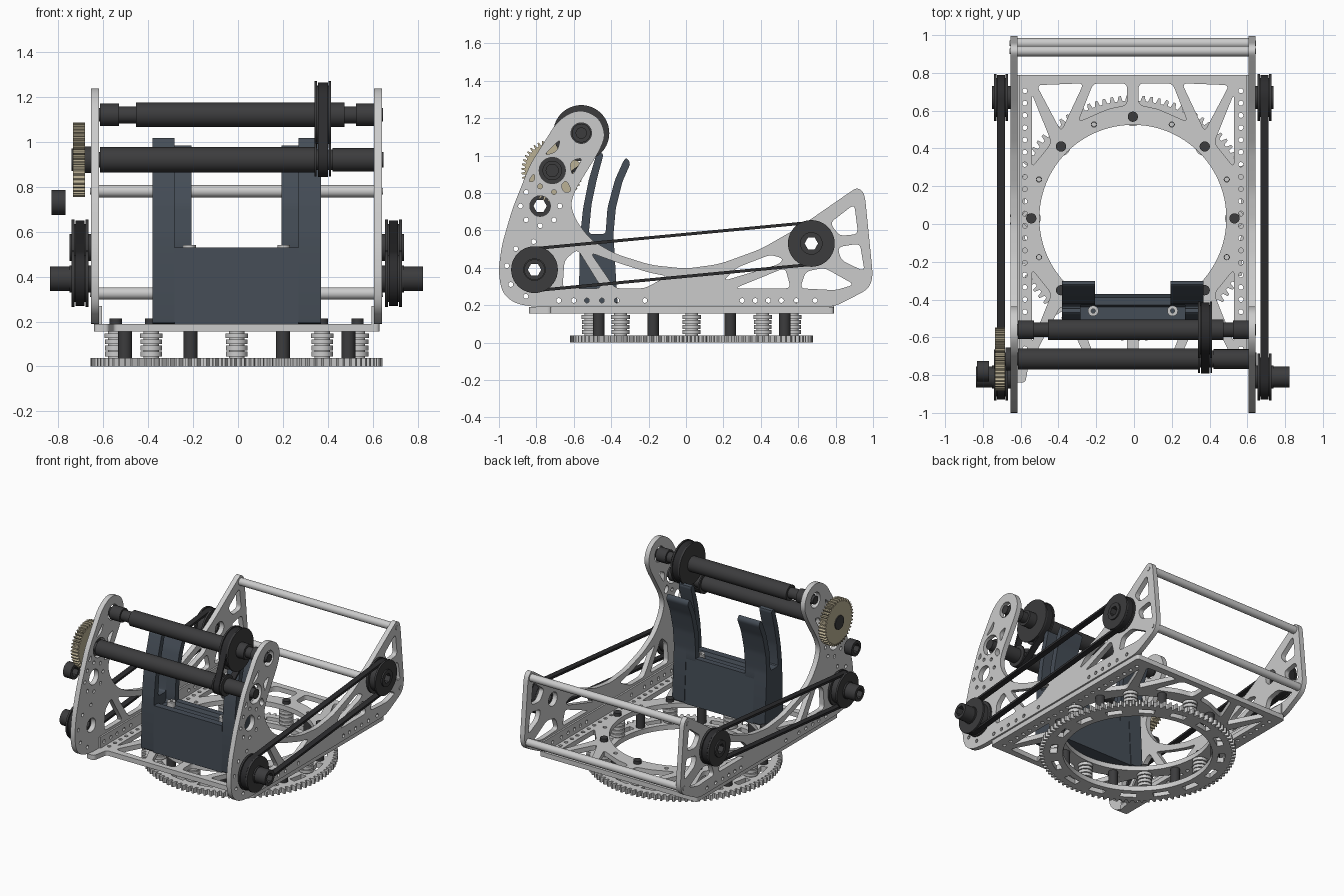
import bpy, bmesh, math
from mathutils import Matrix, Vector

if "Cube" in bpy.data.objects:
    bpy.data.objects.remove(bpy.data.objects["Cube"])

CX, CY = -0.006, 0.03          # centre of the turntable
pi = math.pi


def mat(name, c):
    m = bpy.data.materials.new(name)
    m.diffuse_color = (*c, 1)
    m.use_nodes = True
    m.node_tree.nodes["Principled BSDF"].inputs["Base Color"].default_value = m.diffuse_color
    return m


DARK = mat("dark_plastic", (0.045, 0.045, 0.047))
BELT = mat("rubber", (0.025, 0.025, 0.027))
HOOD = mat("slate", (0.06, 0.075, 0.095))
BRASS = mat("brass", (0.50, 0.44, 0.30))
AXES = {'z': Matrix(), 'x': Matrix(((0, 0, 1, 0), (1, 0, 0, 0), (0, 1, 0, 0), (0, 0, 0, 1)))}


def plate(name, loops, w0, w1, axis='x', m=None):
    """Extrude an outline (first loop) with holes (other loops) between w0 and w1 along an axis."""
    w0, w1 = sorted((w0, w1))
    cu = bpy.data.curves.new(name, 'CURVE')
    cu.dimensions, cu.fill_mode, cu.extrude = '2D', 'BOTH', (w1 - w0) / 2
    for pts in loops:
        s = cu.splines.new('POLY')
        s.points.add(len(pts) - 1)
        for p, q in zip(s.points, pts):
            p.co = (q[0], q[1], 0, 1)
        s.use_cyclic_u = True
    ob = bpy.data.objects.new(name, cu)
    bpy.context.collection.objects.link(ob)
    bpy.ops.object.select_all(action='DESELECT')
    ob.select_set(True)
    bpy.context.view_layer.objects.active = ob
    bpy.ops.object.convert(target='MESH')
    ob = bpy.context.view_layer.objects.active
    ob.data.transform(AXES[axis] @ Matrix.Translation((0, 0, (w0 + w1) / 2)))
    bm = bmesh.new()
    bm.from_mesh(ob.data)
    bmesh.ops.remove_doubles(bm, verts=bm.verts, dist=1e-5)
    bmesh.ops.recalc_face_normals(bm, faces=bm.faces)
    bm.to_mesh(ob.data)
    bm.free()
    ob.data.materials.clear()
    if m:
        ob.data.materials.append(m)
    return ob


def circ(c, r, n=40):
    return [(c[0] + r * math.cos(2 * pi * i / n), c[1] + r * math.sin(2 * pi * i / n)) for i in range(n)]


def rounded(pts, r, n=5):
    out = []
    for i, p in enumerate(pts):
        p, a, b = Vector(p), Vector(pts[i - 1]), Vector(pts[(i + 1) % len(pts)])
        p1 = p + (a - p).normalized() * min(r, 0.45 * (a - p).length)
        p2 = p + (b - p).normalized() * min(r, 0.45 * (b - p).length)
        for k in range(n + 1):
            t = k / n
            out.append(tuple(p1 * (1 - t) ** 2 + p * 2 * t * (1 - t) + p2 * t * t))
    return out


def gear(c, r0, r1, n):
    prof = ((0, r0), (0.35, r0), (0.5, r1), (0.8, r1))
    return [(c[0] + r * math.cos(2 * pi * (i + f) / n), c[1] + r * math.sin(2 * pi * (i + f) / n))
            for i in range(n) for f, r in prof]


def arc_slot(c, r0, r1, a0, a1, n=6):
    ang = [a0 + (a1 - a0) * i / n for i in range(n + 1)]
    return [(c[0] + r * math.cos(a), c[1] + r * math.sin(a)) for r, s in ((r0, ang), (r1, ang[::-1])) for a in s]


def loop_belt(p, rp, q, rq, n=24):
    d = Vector(q) - Vector(p)
    th, al = math.atan2(d.y, d.x), math.acos((rp - rq) / d.length)
    out = []
    for c, r, a0, a1 in ((p, rp, th + al, th + 2 * pi - al), (q, rq, th - al, th + al)):
        out += [(c[0] + r * math.cos(a0 + (a1 - a0) * i / n), c[1] + r * math.sin(a0 + (a1 - a0) * i / n))
                for i in range(n + 1)]
    return out


def rod(name, c, parts, m=None, bore=0.0, axis='x'):
    """A stepped shaft made of coaxial cylinders (w0, w1, radius)."""
    for w0, w1, r in parts:
        plate(name, [circ(c, r)] + ([circ(c, bore, 6)] if bore else []), w0, w1, axis, m)


# turntable ring gear
C = (CX, CY)
slots = [arc_slot(C, 0.535, 0.58, (k + 0.25) * pi / 8, (k + 0.75) * pi / 8) for k in range(16)]
plate("ring_gear", [gear(C, 0.622, 0.65, 96), circ(C, 0.495, 96)] + slots, 0, 0.037, 'z')

# bearing stacks and spacers between ring and base plate
for k in range(16):
    a = k * pi / 8
    p = (CX + 0.538 * math.cos(a), CY + 0.538 * math.sin(a))
    if k % 2:
        rod("spacer", p, [(0.037, 0.155, 0.031)], DARK, 0.013, 'z')
    else:
        rod("bearing_stack", p, [(0.037, 0.155, 0.034), (0.045, 0.066, 0.048), (0.072, 0.093, 0.048),
                                 (0.099, 0.12, 0.048), (0.126, 0.147, 0.05)], None, 0, 'z')
        rod("screw_head", p, [(0.19, 0.213, 0.027)], DARK, 0, 'z')

# base plate with truss cutouts, mirrored to four corners
tri = [[(0.535, 0.30), (0.535, 0.69), (0.43, 0.43)],
       [(0.51, 0.735), (0.26, 0.745), (0.38, 0.49)],
       [(0.21, 0.745), (0.03, 0.745), (0.03, 0.63), (0.13, 0.61), (0.29, 0.54)]]
cuts = [rounded([(CX + sx * x, CY + sy * (y - CY)) for x, y in t], 0.03)
        for t in tri for sx in (1, -1) for sy in (1, -1)]
cuts += [circ((CX + s * 0.572, -0.66 + 0.065 * i), 0.013, 12) for s in (1, -1) for i in range(22)]
cuts += [circ((CX + 0.538 * math.cos(k * pi / 8), CY + 0.538 * math.sin(k * pi / 8)), 0.014, 12)
         for k in range(1, 16, 2)]
edge = [(-0.64, -0.84), (-0.575, -0.84), (-0.555, -0.725), (0.63, -0.725), (0.63, 0.79), (-0.64, 0.79)]
plate("base_plate", [rounded(edge, 0.02), circ(C, 0.495, 96)] + cuts, 0.155, 0.19, 'z')

# side plate profile (y, z) and its openings
outline = [(-0.81, 0.19), (0.79, 0.19), (0.975, 0.285), (1.0, 0.35), (0.955, 0.80), (0.915, 0.83), (0.87, 0.80),
           (0.61, 0.62), (0.40, 0.50), (0.18, 0.42), (0, 0.395), (-0.19, 0.415), (-0.38, 0.475), (-0.51, 0.55),
           (-0.59, 0.655), (-0.618, 0.74), (-0.59, 0.82), (-0.46, 1.03), (-0.43, 1.11), (-0.46, 1.195),
           (-0.535, 1.24), (-0.61, 1.235), (-0.69, 1.18), (-0.835, 0.95), (-0.93, 0.71), (-0.985, 0.52),
           (-1.003, 0.38), (-0.985, 0.27), (-0.92, 0.21)]
windows = [[(-0.66, 0.29), (-0.65, 0.44), (-0.58, 0.50), (-0.45, 0.29)],
           [(-0.38, 0.29), (-0.51, 0.48), (-0.36, 0.425), (-0.20, 0.375), (-0.10, 0.355), (-0.22, 0.29)],
           [(0.26, 0.29), (0.53, 0.40), (0.56, 0.29)],
           [(0.20, 0.33), (0.27, 0.40), (0.45, 0.47), (0.52, 0.45), (0.50, 0.42)],
           [(0.61, 0.29), (0.64, 0.38), (0.74, 0.40), (0.90, 0.31), (0.80, 0.28)],
           [(0.81, 0.51), (0.93, 0.53), (0.955, 0.38), (0.83, 0.44)],
           [(0.77, 0.64), (0.90, 0.74), (0.92, 0.58), (0.82, 0.57)],
           [(-0.62, 0.97), (-0.61, 0.89), (-0.55, 0.99)], [(-0.76, 1.0), (-0.69, 1.02), (-0.67, 1.09)],
           [(-0.67, 0.84), (-0.64, 0.87), (-0.61, 0.81), (-0.65, 0.80)],
           [(-0.845, 0.86), (-0.81, 0.91), (-0.81, 0.86)]]
TOP, MID, IDLE, FRONT, REAR = (-0.56, 1.12), (-0.715, 0.92), (-0.78, 0.73), (-0.81, 0.39), (0.67, 0.53)
row = [circ((y, 0.225), 0.013, 12) for y in (-0.68, -0.6, -0.53, -0.45, -0.37, -0.22,
                                             0.3, 0.37, 0.44, 0.51, 0.59, 0.69)]
holes = [rounded(w, 0.03) for w in windows] + row
holes += [circ(p, r) for p, r in ((TOP, 0.055), (MID, 0.07), (IDLE, 0.055), (FRONT, 0.05), (REAR, 0.05))]
holes += [circ(p, 0.013, 12) for p in circ(IDLE, 0.105, 8)]
holes += [circ((FRONT[0] + 0.15 * math.cos(a), FRONT[1] + 0.15 * math.sin(a)), 0.013, 12)
          for a in (1.6, 2.3, 3.0, 3.7, 4.4)]

# both sides: plate, bracket, drive pulleys, belt and shaft collar
for s, side in ((1, "right"), (-1, "left")):
    def X(v):
        return CX + s * v
    plate("side_plate_" + side, [rounded(outline, 0.05)] + holes, X(0.612), X(0.648))
    plate("bracket_" + side, [[(-0.72, 0.185), (0.79, 0.185), (0.79, 0.27), (-0.72, 0.27)]] + row, X(0.60), X(0.612))
    for c in (FRONT, REAR):
        rod("pulley_" + side, c, [(X(0.66), X(0.673), 0.125), (X(0.673), X(0.722), 0.104),
                                  (X(0.722), X(0.735), 0.125), (X(0.648), X(0.745), 0.06)], DARK, 0.036)
    plate("belt_" + side, [loop_belt(FRONT, 0.12, REAR, 0.12), loop_belt(FRONT, 0.104, REAR, 0.104)],
          X(0.677), X(0.718), 'x', BELT)
    rod("shaft_collar_" + side, FRONT, [(X(0.745), X(0.83), 0.055)], DARK, 0.036)
rod("idler_collar", IDLE, [(-0.83, -0.768, 0.055)], DARK, 0.036)

# rear cross bars
for c in ((0.915, 0.78), (0.957, 0.325)):
    rod("rear_crossbar", c, [(-0.618, 0.606, 0.027)])
    rod("crossbar_screw", c, [(-0.658, 0.646, 0.015)])

# top and middle rollers with their linking belt
rod("top_roller", TOP, [(-0.655, 0.645, 0.03), (-0.615, -0.53, 0.05), (-0.54, 0.53, 0.038),
                        (-0.455, 0.475, 0.055), (0.525, 0.605, 0.05)], DARK)
rod("middle_roller", MID, [(-0.735, 0.648, 0.035), (-0.615, 0.345, 0.056), (0.34, 0.42, 0.045),
                           (0.42, 0.61, 0.052)], DARK)
rod("link_pulley_top", TOP, [(0.34, 0.352, 0.15), (0.352, 0.402, 0.13), (0.402, 0.414, 0.15)], DARK)
rod("link_pulley_middle", MID, [(0.34, 0.35, 0.075), (0.404, 0.414, 0.075)], DARK)
plate("link_belt", [loop_belt(TOP, 0.144, MID, 0.076), loop_belt(TOP, 0.13, MID, 0.062)], 0.355, 0.4, 'x', BELT)

# brass drive gear on the left
plate("drive_gear", [gear(MID, 0.147, 0.166, 42), circ(MID, 0.034)], -0.735, -0.682, 'x', BRASS)
rod("drive_gear_hub", MID, [(-0.68, -0.64, 0.06), (-0.742, -0.735, 0.05)], DARK)

# feed hood: lower body, outer fork with two curved fins, inner fin strips
front_fin = [(-0.575, 0.19), (-0.565, 0.58), (-0.55, 0.72), (-0.52, 0.87), (-0.475, 1.02), (-0.44, 1.01),
             (-0.475, 0.88), (-0.505, 0.74), (-0.52, 0.58)]
back_fin = [(-0.43, 0.58), (-0.42, 0.72), (-0.38, 0.87), (-0.335, 0.97), (-0.318, 0.99), (-0.296, 0.96),
            (-0.34, 0.86), (-0.375, 0.72), (-0.388, 0.58), (-0.365, 0.19)]
for s, side in ((1, "right"), (-1, "left")):
    plate("hood_fork_" + side, [rounded(front_fin + back_fin, 0.02, 3)], CX + s * 0.276, CX + s * 0.375, 'x', HOOD)
    plate("hood_inner_fin_" + side, [rounded([(-0.43, 0.50)] + back_fin[:-1] + [(-0.385, 0.50)], 0.02, 3)],
          CX + s * 0.2, CX + s * 0.276, 'x', HOOD)
    rod("hood_screw", (CX + s * 0.21, -0.46), [(0.5, 0.54, 0.028)], None, 0.012, 'z')
plate("hood_body", [[(-0.573, 0.19), (-0.568, 0.53), (-0.52, 0.53), (-0.51, 0.505), (-0.44, 0.505), (-0.43, 0.53),
                     (-0.388, 0.53), (-0.37, 0.19)]], CX - 0.276, CX + 0.276, 'x', HOOD)

# smooth the round parts, keep the edges crisp
bpy.ops.object.select_all(action='SELECT')
bpy.ops.object.shade_smooth_by_angle(angle=math.radians(30))
